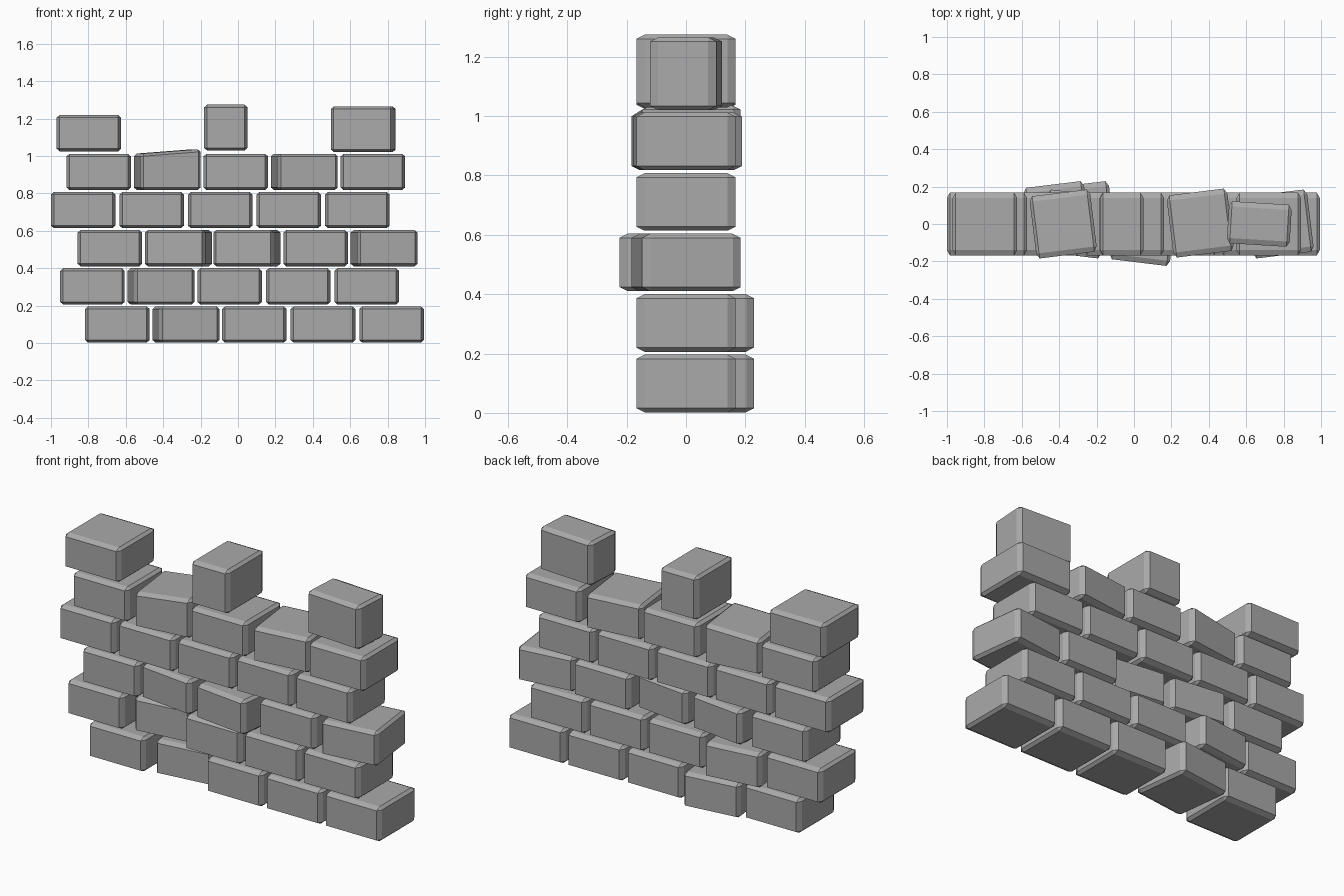
import bpy, bmesh
from math import radians
from mathutils import Vector
from itertools import product

if "Cube" in bpy.data.objects:
    bpy.data.objects.remove(bpy.data.objects["Cube"], do_unlink=True)

stone = bpy.data.materials.new("grey stone")
stone.use_nodes = True
stone.diffuse_color = (0.4, 0.4, 0.4, 1)
stone.node_tree.nodes["Principled BSDF"].inputs["Base Color"].default_value = (0.4, 0.4, 0.4, 1)

CHAMFER = Vector((0.016, 0.028, 0.014))


def block(name, center, size, turn=0, lift=0):
    """Chamfered block; lift raises the top on its +x side."""
    half = Vector(size) / 2
    bm = bmesh.new()
    for signs in product((-1, 1), repeat=3):
        for axis in range(3):
            p = half - CHAMFER
            p[axis] = half[axis]
            bm.verts.new([s * c for s, c in zip(signs, p)])
    bmesh.ops.convex_hull(bm, input=bm.verts)
    bmesh.ops.dissolve_limit(bm, angle_limit=radians(1), verts=bm.verts, edges=bm.edges)
    bmesh.ops.recalc_face_normals(bm, faces=bm.faces)
    for v in bm.verts:
        if v.co.z > 0:
            v.co.z += lift * (v.co.x / size[0] + 0.5)
    mesh = bpy.data.meshes.new(name)
    bm.to_mesh(mesh)
    bm.free()
    mesh.materials.append(stone)
    obj = bpy.data.objects.new(name, mesh)
    obj.location = center
    obj.rotation_euler.z = radians(turn)
    bpy.context.collection.objects.link(obj)


# Loose bricks: (row, column) -> turn in degrees, shift in y, lift of the top
loose = {
    (0, 1): (7, 0.045, 0),
    (1, 1): (7, 0.045, 0),
    (2, 1): (-7, 0, 0),
    (2, 2): (-7, -0.04, 0),
    (2, 4): (7, 0, 0),
    (4, 1): (7, 0, 0.025),
    (4, 3): (7, 0.005, 0),
}

# Five staggered rows of five bricks
for row, first in enumerate((-0.645, -0.778, -0.685, -0.828, -0.745)):
    for col in range(5):
        turn, shift, lift = loose.get((row, col), (0, 0, 0))
        width = 0.326 if turn else 0.345
        block(f"brick_row{row + 1}_{col + 1}",
              (first + 0.3665 * col, shift, 0.099 + 0.204 * row),
              (width, 0.335, 0.194), turn, lift)

# Battlement blocks on top
block("top_block_right", (-0.797, 0, 1.122), (0.345, 0.335, 0.194))
block("top_block_middle", (-0.065, 0, 1.152), (0.232, 0.335, 0.245))
block("top_block_left", (0.67, 0, 1.143), (0.336, 0.225, 0.245), -3.5)
